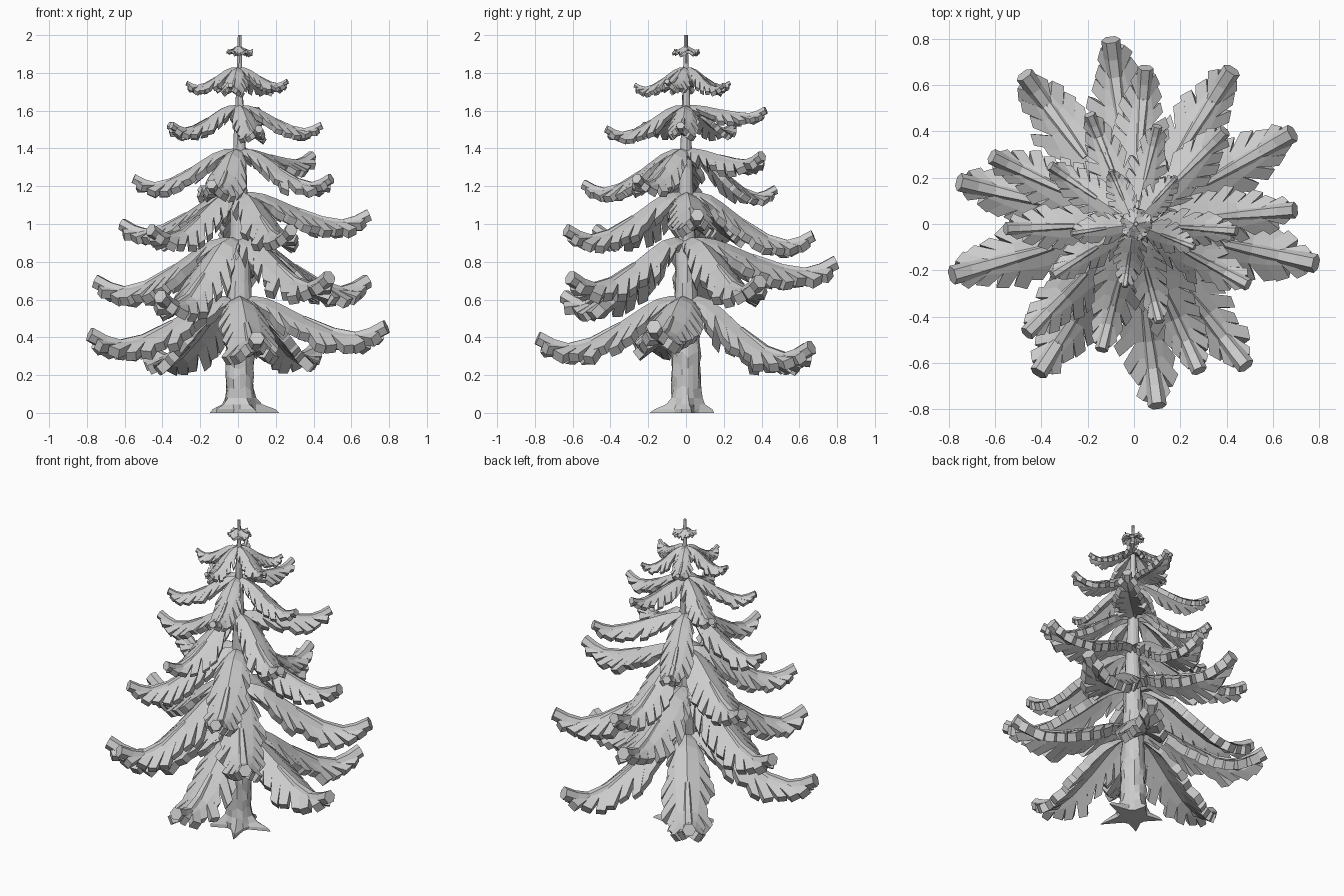
import bpy, random
from math import sin, cos, pi, atan2, hypot, radians
from mathutils import Vector

if "Cube" in bpy.data.objects:
    bpy.data.objects.remove(bpy.data.objects["Cube"])

rng = random.Random(4)


def make(name, verts, faces):
    mesh = bpy.data.meshes.new(name)
    mesh.from_pydata([tuple(v) for v in verts], [], faces)
    mesh.update()
    ob = bpy.data.objects.new(name, mesh)
    bpy.context.collection.objects.link(ob)
    return ob


def lookup(table, t):
    """Piecewise linear value from (position, value) pairs."""
    for (a, va), (b, vb) in zip(table, table[1:]):
        if t <= b:
            return va + (vb - va) * max(0, (t - a) / (b - a))
    return table[-1][1]


def loft(rings):
    n = len(rings[0])
    verts = [v for r in rings for v in r]
    faces = [(k * n + i, k * n + (i + 1) % n, (k + 1) * n + (i + 1) % n, (k + 1) * n + i)
             for k in range(len(rings) - 1) for i in range(n)]
    faces.append(tuple(reversed(range(n))))
    faces.append(tuple(range(len(verts) - n, len(verts))))
    return verts, faces


WIDTH = [(0, .09), (.15, .15), (.35, .19), (.55, .175), (.75, .125), (.94, .06)]
FALL = [(0, 0), (.1, 0), (.2, .07), (.3, .24), (.45, .55), (.65, .88), (.8, 1)]


def branch(name, root_z, tip, teeth=10, wide=1.0):
    R, ang = hypot(tip[0], tip[1]), atan2(tip[1], tip[0])
    out, side = Vector((cos(ang), sin(ang), 0)), Vector((-sin(ang), cos(ang), 0))
    low = tip[2] - .06 * R
    drop = root_z - low

    def spine(t):
        if t <= .8:
            z = root_z - drop * lookup(FALL, t)
        else:
            z = lookup([(.8, low), (.9, low + .018 * R), (1, tip[2])], t)
        return out * (R * t) + Vector((0, 0, z))

    # Needle blade: ridge, sloping flanks and separate swept teeth
    ts = [.02 + .9 * i / teeth for i in range(teeth + 1)]
    step = ts[1] - ts[0]
    verts = [spine(t) for t in ts]
    faces = []
    for s in (-1, 1):
        def flank(t, f, base):
            w = lookup(WIDTH, base) * R * f * wide
            return spine(min(t, .97)) + side * (s * w) - Vector((0, 0, w * (.4 + .2 * f)))

        def quad(*q):
            faces.append(q if s < 0 else q[::-1])
        mid = len(verts)
        verts += [flank(t, .5, t) for t in ts]
        for i in range(teeth):
            quad(i, i + 1, mid + i + 1, mid + i)
            f = rng.uniform(.84, 1.14)
            sweep = step * rng.uniform(.7, 1.1)
            k = len(verts)
            verts += [flank(ts[i] + sweep + step * .15, f, ts[i]),
                      flank(ts[i + 1] + sweep - step * .15, f * rng.uniform(.92, 1.02), ts[i + 1])]
            quad(mid + i, mid + i + 1, k + 1, k)
    blade = make(name + "_needles", verts, faces)
    if sum(p.normal.z for p in blade.data.polygons) < 0:
        blade.data.flip_normals()
    mod = blade.modifiers.new("thickness", 'SOLIDIFY')
    mod.thickness = .068 * R * wide
    mod.offset = -1

    # Six-sided limb along the ridge, curling up at its blunt tip
    rings = []
    for t in (.45, .55, .65, .8, .9, 1):
        rad = R * lookup([(.45, .022), (.55, .03), (.85, .05), (1, .052)], t)
        d = (spine(min(t + .03, 1)) - spine(t - .03)).normalized()
        up = d.cross(side) * -1
        if up.z < 0:
            up = -up
        c = spine(t) - up * rad * lookup([(.8, .7), (1, .35)], t)
        rings.append([c + side * (rad * cos(pi * i / 3)) + up * (rad * sin(pi * i / 3))
                      for i in range(6)])
    make(name + "_limb", *loft(rings))


# Tiers: ridge height at the trunk, then tip positions
TIERS = [
    (.62, [(.78, -.17, .47), (-.78, -.22, .43), (.10, -.78, .41), (.42, .66, .36), (-.47, .64, .35)]),
    (.93, [(-.10, .79, .81), (-.75, .18, .71), (-.41, -.64, .63), (.48, -.61, .73), (.68, .39, .71)]),
    (1.17, [(.69, .06, 1.06), (.05, .67, .95), (-.61, .29, 1.01), (-.46, -.47, .98), (.28, -.63, .98)]),
    (1.40, [(-.55, -.02, 1.25), (-.14, -.54, 1.22), (.49, -.26, 1.25), (.39, .40, 1.37), (-.19, .47, 1.19)]),
    (1.63, [(.44, -.03, 1.53), (.10, .42, 1.61), (-.36, .25, 1.53), (-.35, -.22, 1.53), (.11, -.42, 1.51)]),
    (1.83, [(.26, -.10, 1.76), (-.04, -.27, 1.74), (-.27, -.04, 1.75), (.18, .20, 1.74), (-.10, .23, 1.75)]),
]
for n, (z, tips) in enumerate(TIERS):
    for m, tip in enumerate(tips):
        branch(f"branch_{n + 1}_{m + 1}", z, tip, 10 if n < 3 else 8, 1.3 if n == 5 else 1)

# Tiny crown whorl
for m in range(5):
    a = radians(10 + 72 * m)
    branch(f"crown_sprig_{m + 1}", 1.942, (.01 + .07 * cos(a), .07 * sin(a), 1.925), 4, 2.8)

# Trunk with five low flaring roots and faceted bark
ROOTS = [.22, .15, .17, .18, .21]
PROFILE = [(0, .09), (.02, .09), (.045, .085), (.08, .08), (.13, .077), (.19, .08), (.25, .074), (.31, .078),
           (.37, .07), (.43, .07), (.5, .068), (.6, .064), (.7, .06), (.8, .056), (.9, .052), (1.1, .044),
           (1.3, .036), (1.5, .028), (1.7, .019), (1.85, .013), (2, .009)]
rings = []
for z, r in PROFILE:
    flare = lookup([(0, 1), (.02, .85), (.045, .3), (.08, .08), (.13, 0)], z)
    ring = []
    for i in range(15):
        a = radians(8 + 24 * i)
        rr = r * rng.uniform(.88, 1.1)
        if i % 3 == 0:
            rr += (ROOTS[i // 3] - r) * flare
        dz = rng.uniform(-.018, .018) if .1 < z < 1.8 else 0
        ring.append(Vector((.008 + rr * cos(a), rr * sin(a), z + dz)))
    rings.append(ring)
make("trunk", *loft(rings))
